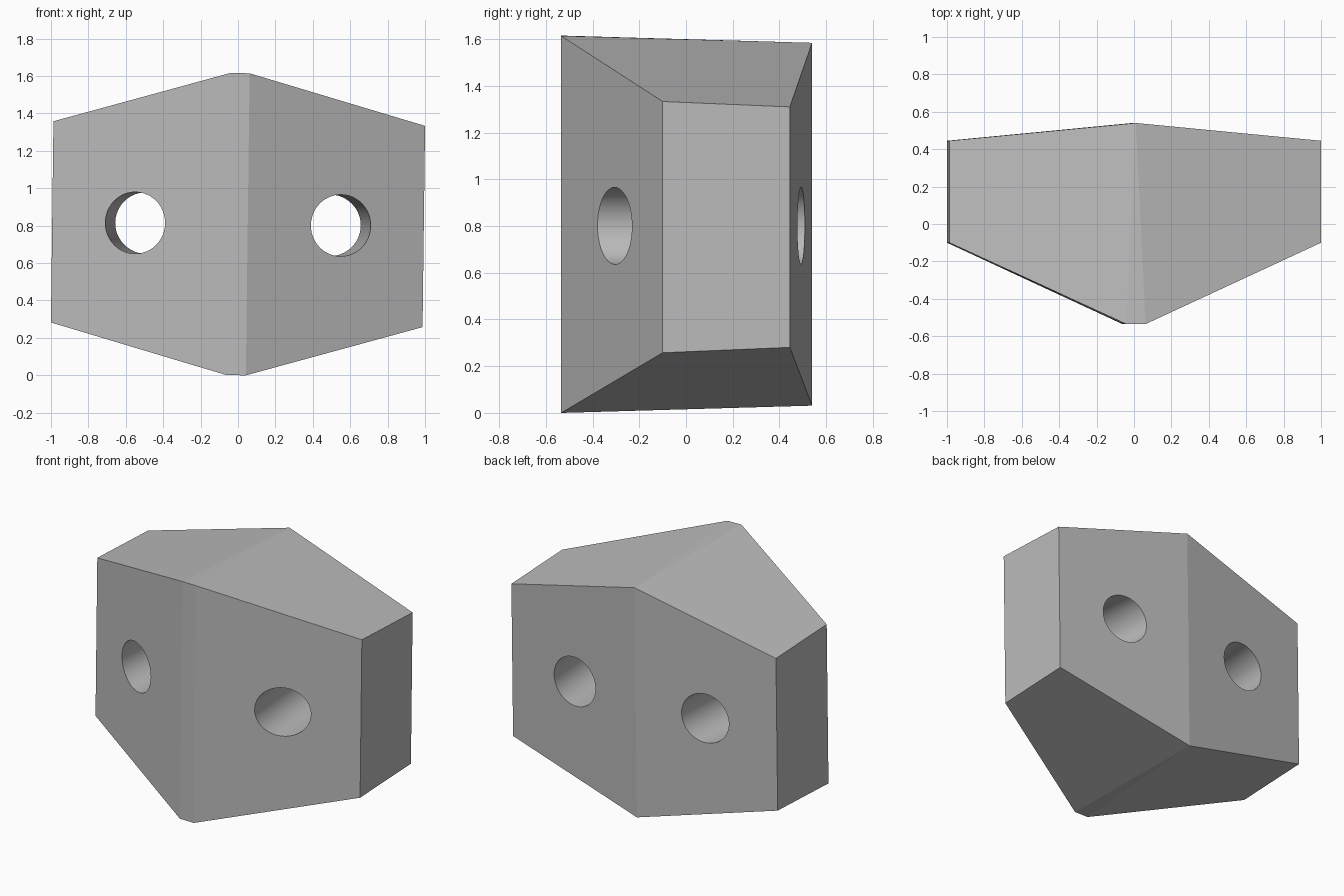
import bpy, bmesh, math
from mathutils import Vector

cube = bpy.data.objects.get("Cube")
if cube:
    bpy.data.objects.remove(cube, do_unlink=True)

TILT = 0.0125    # slight lean to the left
CENTRE_Z = 0.808

grey = bpy.data.materials.new("plain grey")
grey.use_nodes = True
colour = (0.5, 0.5, 0.5, 1)
grey.diffuse_color = colour
grey.node_tree.nodes["Principled BSDF"].inputs["Base Color"].default_value = colour


def add_object(name, bm):
    mesh = bpy.data.meshes.new(name)
    bm.to_mesh(mesh)
    bm.free()
    mesh.materials.append(grey)
    obj = bpy.data.objects.new(name, mesh)
    bpy.context.collection.objects.link(obj)
    obj.location.z = CENTRE_Z
    obj.rotation_euler.y = TILT
    return obj


# Faceted block: half plan as (x, y, half height), mirrored in x and z
bm = bmesh.new()
half_plan = [(0.052, -0.535, 0.8075), (0.9935, -0.10, 0.538),
             (0.9935, 0.445, 0.515), (0, 0.54, 0.777)]
for x, y, h in half_plan:
    for sx in ((1, -1) if x else (1,)):
        for sz in (1, -1):
            bm.verts.new((sx * x, y, sz * h))
bmesh.ops.convex_hull(bm, input=bm.verts)
bmesh.ops.dissolve_limit(bm, angle_limit=math.radians(0.6),
                         verts=bm.verts, edges=bm.edges)
bmesh.ops.recalc_face_normals(bm, faces=bm.faces)
block = add_object("drilled_block", bm)

# Two holes, converging slightly towards the back
for side, label in ((1, "left"), (-1, "right")):
    front, back = Vector((side * 0.55, -0.31, 0)), Vector((side * 0.49, 0.49, 0))
    axis = back - front
    bm = bmesh.new()
    bmesh.ops.create_cone(bm, cap_ends=True, segments=48, radius1=0.165,
                          radius2=0.165, depth=2)
    turn = axis.to_track_quat("Z", "X").to_matrix().to_4x4()
    bmesh.ops.transform(bm, matrix=turn, verts=bm.verts)
    bmesh.ops.translate(bm, vec=(front + back) / 2, verts=bm.verts)
    cutter = add_object(label + "_hole_cutter", bm)
    cutter.hide_render = True

    bpy.context.view_layer.objects.active = block
    cut = block.modifiers.new(label + " hole", "BOOLEAN")
    cut.operation = "DIFFERENCE"
    cut.solver = "EXACT"
    cut.object = cutter
    bpy.ops.object.modifier_apply(modifier=cut.name)
    bpy.data.objects.remove(cutter, do_unlink=True)

# Smooth hole walls, crisp facets
bpy.ops.object.select_all(action="DESELECT")
block.select_set(True)
bpy.context.view_layer.objects.active = block
bpy.ops.object.shade_smooth_by_angle(angle=math.radians(9))
